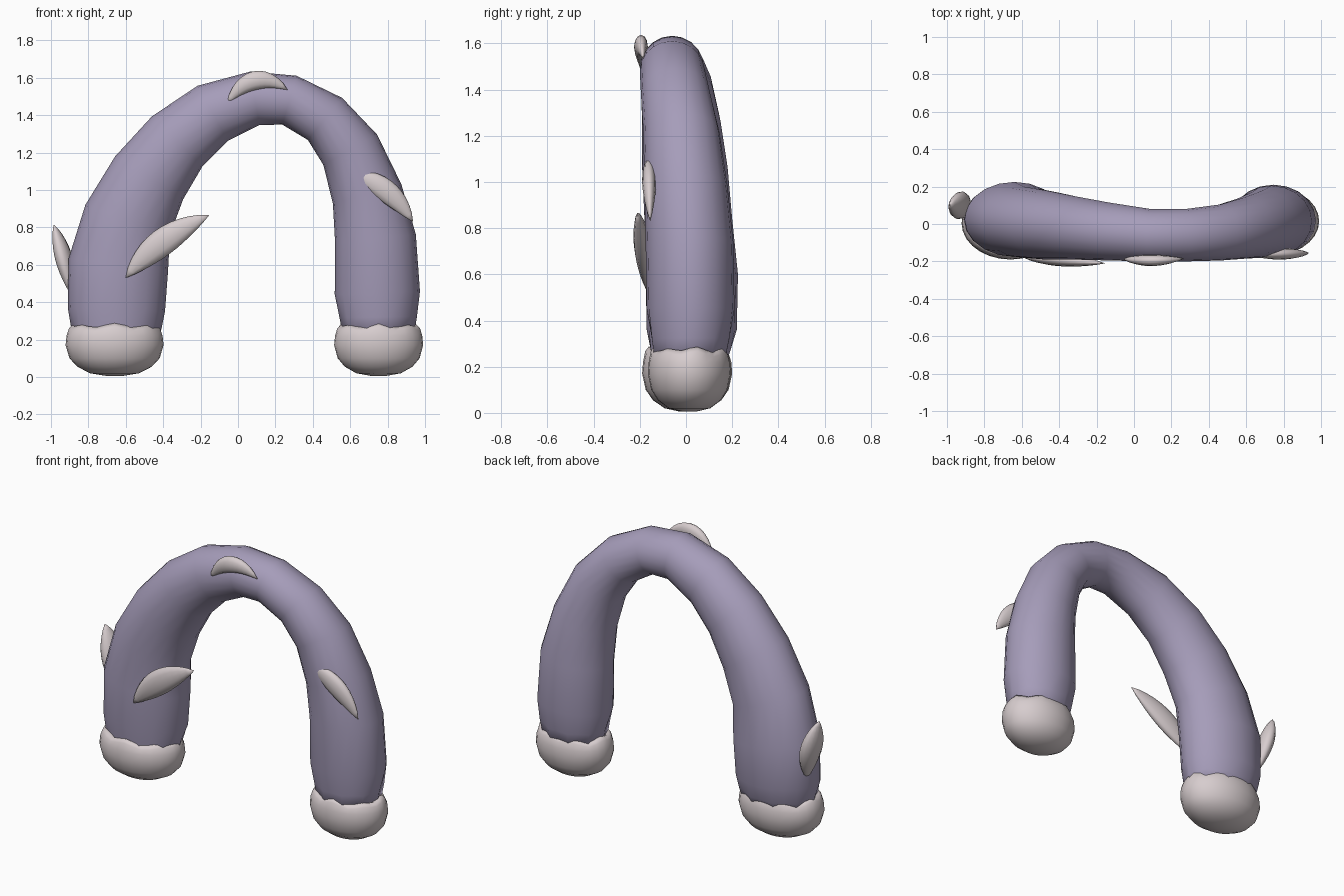
import bpy, bmesh
from math import sin, cos, pi
from mathutils import Vector

old = bpy.data.objects.get("Cube")
if old:
    bpy.data.objects.remove(old)


def material(name, rgb):
    m = bpy.data.materials.new(name)
    m.use_nodes = True
    m.diffuse_color = (*rgb, 1)
    bsdf = m.node_tree.nodes["Principled BSDF"]
    bsdf.inputs["Base Color"].default_value = (*rgb, 1)
    bsdf.inputs["Roughness"].default_value = 0.8
    return m


LILAC = material("lilac", (0.38, 0.335, 0.49))
CREAM = material("pale cream", (0.68, 0.61, 0.62))


def loft(name, rings, mat):
    """Skin a list of closed rings and cap both ends."""
    bm = bmesh.new()
    loops = [[bm.verts.new(p) for p in ring] for ring in rings]
    n = len(loops[0])
    for a, b in zip(loops, loops[1:]):
        for i in range(n):
            j = (i + 1) % n
            bm.faces.new((a[i], a[j], b[j], b[i]))
    bm.faces.new(loops[0])
    bm.faces.new(loops[-1])
    bmesh.ops.recalc_face_normals(bm, faces=bm.faces)
    for f in bm.faces:
        f.smooth = True
    mesh = bpy.data.meshes.new(name)
    bm.to_mesh(mesh)
    bm.free()
    mesh.materials.append(mat)
    obj = bpy.data.objects.new(name, mesh)
    bpy.context.collection.objects.link(obj)
    return obj


# Arch tube: centre x, y, z, in-plane radius, depth radius
arch = [
    (-0.65, 0.01, 0.2, 0.22, 0.16), (-0.65, 0.02, 0.27, 0.235, 0.175),
    (-0.65, 0.025, 0.36, 0.26, 0.195), (-0.64, 0.025, 0.6, 0.268, 0.2),
    (-0.59, 0.01, 0.84, 0.24, 0.19), (-0.475, -0.005, 1.065, 0.215, 0.185),
    (-0.325, -0.02, 1.26, 0.19, 0.17), (-0.135, -0.04, 1.41, 0.168, 0.155),
    (0.09, -0.06, 1.49, 0.145, 0.14), (0.275, -0.06, 1.48, 0.136, 0.14),
    (0.465, -0.045, 1.38, 0.145, 0.15), (0.6, -0.02, 1.215, 0.165, 0.165),
    (0.69, 0.0, 0.98, 0.19, 0.18), (0.735, 0.015, 0.74, 0.217, 0.19),
    (0.745, 0.02, 0.45, 0.228, 0.19), (0.75, 0.02, 0.32, 0.2, 0.17),
    (0.75, 0.015, 0.2, 0.18, 0.15),
]
SIDES = 20
rings = []
for k, (x, y, z, r, d) in enumerate(arch):
    before = arch[max(k - 1, 0)]
    after = arch[min(k + 1, len(arch) - 1)]
    tangent = Vector((after[0] - before[0], 0, after[2] - before[2])).normalized()
    across = Vector((tangent.z, 0, -tangent.x))
    pleat = 0.035 if z < 0.34 else 0
    ring = []
    for i in range(SIDES):
        a = 2 * pi * i / SIDES
        s = 1 + pleat * (-1) ** i
        ring.append(Vector((x, y, z)) + across * (cos(a) * r * s) + Vector((0, sin(a) * d * s, 0)))
    rings.append(ring)
loft("arch_tube", rings, LILAC)

# Puffy feet: height and width fraction, with a wavy upper rim
puff_profile = [(0.005, 0.15), (0.02, 0.5), (0.055, 0.76), (0.1, 0.92), (0.17, 1),
                (0.22, 0.98), (0.255, 0.93), (0.275, 0.85), (0.265, 0.72)]


def puff(name, x, y, rx, ry):
    rings = []
    for z, s in puff_profile:
        wave = 0.008 if z > 0.25 else 0
        rings.append([(x + rx * s * cos(a), y + ry * s * sin(a),
                       z + wave * (sin(7 * a) + 0.6 * cos(4 * a)))
                      for a in (2 * pi * i / 28 for i in range(28))])
    loft(name, rings, CREAM)


puff("right_foot_puff", -0.66, 0.005, 0.262, 0.195)
puff("left_foot_puff", 0.752, 0.015, 0.238, 0.18)


def leaf(name, start, middle, end, width, thick, facing):
    """Curved spindle through three points, flattened along its facing direction."""
    p0, pm, p2 = Vector(start), Vector(middle), Vector(end)
    p1 = pm * 2 - (p0 + p2) / 2
    facing = Vector(facing)
    rings = []
    for k in range(13):
        t = 0.004 + 0.992 * k / 12
        p = p0 * (1 - t) ** 2 + p1 * (2 * t * (1 - t)) + p2 * t * t
        tangent = ((p1 - p0) * (1 - t) + (p2 - p1) * t).normalized()
        side = tangent.cross(facing).normalized()
        normal = side.cross(tangent)
        s = sin(pi * t) ** 0.8
        rings.append([p + side * (width * s * cos(a)) + normal * (thick * s * sin(a))
                      for a in (2 * pi * i / 12 for i in range(12))])
    loft(name, rings, CREAM)


# Leaf-shaped spikes on the arch
FRONT = (0, -1, 0)
leaf("right_front_spike", (-0.6, -0.17, 0.53), (-0.405, -0.19, 0.72), (-0.155, -0.21, 0.865), 0.073, 0.035, FRONT)
leaf("right_outer_spike", (-0.88, 0.07, 0.42), (-0.93, 0.1, 0.63), (-0.985, 0.1, 0.815), 0.075, 0.045, (-1, 0.25, 0))
leaf("top_spike", (-0.06, -0.185, 1.46), (0.09, -0.195, 1.585), (0.265, -0.185, 1.535), 0.05, 0.03, FRONT)
leaf("left_front_spike", (0.59, -0.16, 1.09), (0.785, -0.16, 1.0), (0.935, -0.155, 0.83), 0.06, 0.03, FRONT)
